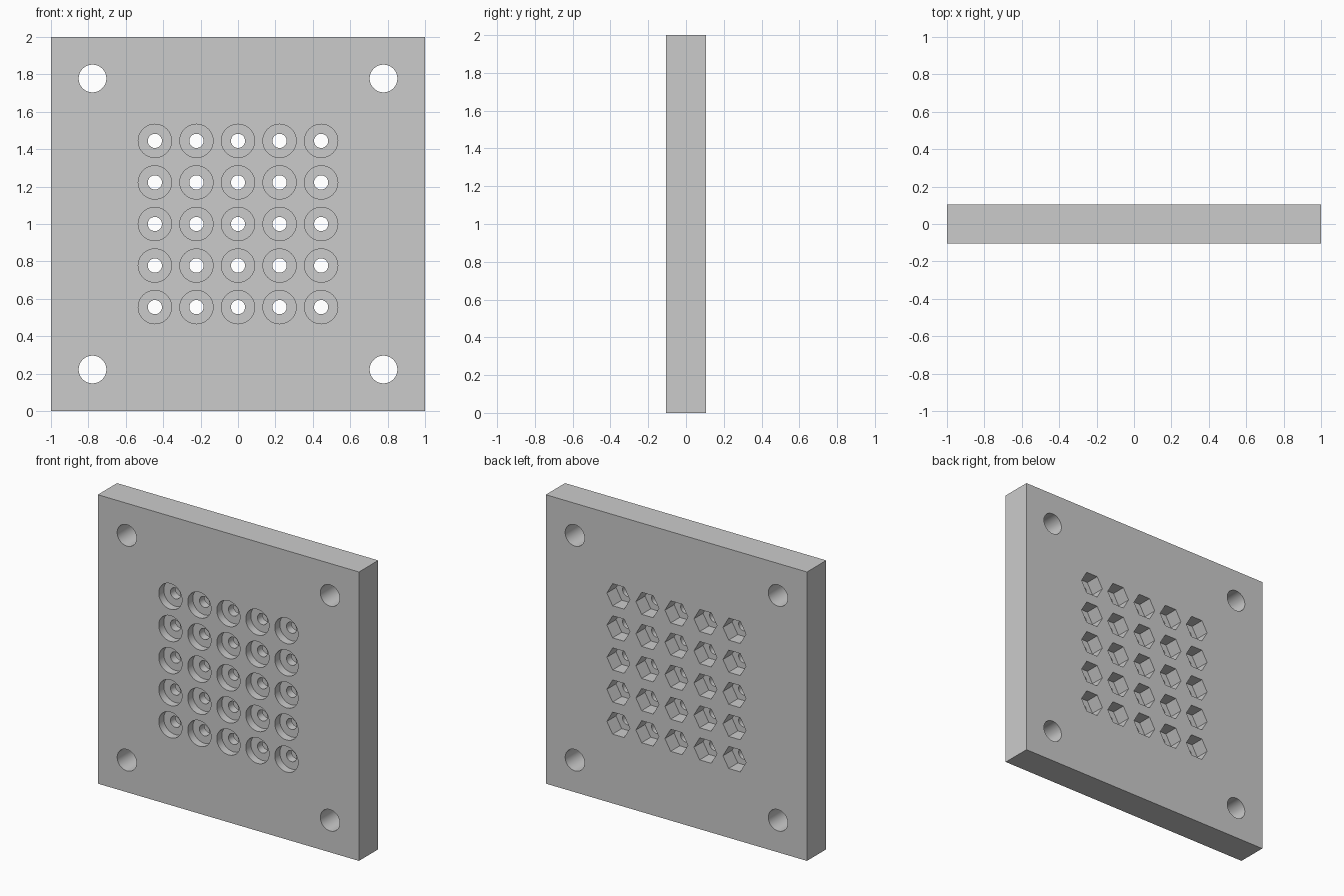
import bpy, bmesh, math
from mathutils import Matrix

if "Cube" in bpy.data.objects:
    bpy.data.objects.remove(bpy.data.objects["Cube"])

T = 0.105          # half thickness
P = 2 / 9          # hole pitch
CB, HEX = 0.055, 0.10   # counterbore and nut pocket depths


def add_prism(bm, x, z, r, y0, y1, n):
    # prism lying along y; the first corner points along x
    rot = Matrix.Rotation(math.pi / 2, 4, 'X')
    off = Matrix.Rotation(math.pi / n if n == 6 else 0, 4, 'Z')
    start = bmesh.ops.create_cone(bm, cap_ends=True, segments=n, radius1=r,
                                  radius2=r, depth=y1 - y0)['verts']
    first = max(start, key=lambda v: v.co.x)
    if n == 6 and first.co.x < r * 0.99:
        bmesh.ops.transform(bm, matrix=off, verts=start)
    bmesh.ops.transform(bm, verts=start,
                        matrix=Matrix.Translation((x, (y0 + y1) / 2, z)) @ rot)


def cutter(name, places, r, y0, y1, n):
    bm = bmesh.new()
    for x, z in places:
        add_prism(bm, x, z, r, y0, y1, n)
    mesh = bpy.data.meshes.new(name)
    bm.to_mesh(mesh)
    bm.free()
    ob = bpy.data.objects.new(name, mesh)
    bpy.context.collection.objects.link(ob)
    return ob


# square plate
bpy.ops.mesh.primitive_cube_add(size=1, location=(0, 0, 1))
plate = bpy.context.object
plate.name = "drilled_plate"
plate.scale = (2, 2 * T, 2)
bpy.ops.object.transform_apply(location=True, scale=True)

grid = [(i * P, 1 + j * P) for i in range(-2, 3) for j in range(-2, 3)]
corners = [(sx * 0.778, 1 + sz * 0.778) for sx in (-1, 1) for sz in (-1, 1)]

# corner holes, screw holes, front counterbores, rear hexagonal nut pockets
cutters = [
    cutter("corner_hole_cutter", corners, 0.074, -0.2, 0.2, 64),
    cutter("front_counterbore_cutter", grid, 0.089, -0.2, -T + CB, 48),
    cutter("nut_pocket_cutter", grid, 0.088, T - HEX, 0.2, 6),
    cutter("screw_hole_cutter", grid, 0.038, -0.2, 0.2, 32),
]
for c in cutters:
    m = plate.modifiers.new(c.name, 'BOOLEAN')
    m.operation, m.solver, m.object = 'DIFFERENCE', 'EXACT', c
    bpy.ops.object.modifier_apply(modifier=m.name)
    bpy.data.objects.remove(c)

bpy.ops.object.shade_smooth_by_angle(angle=math.radians(30))
